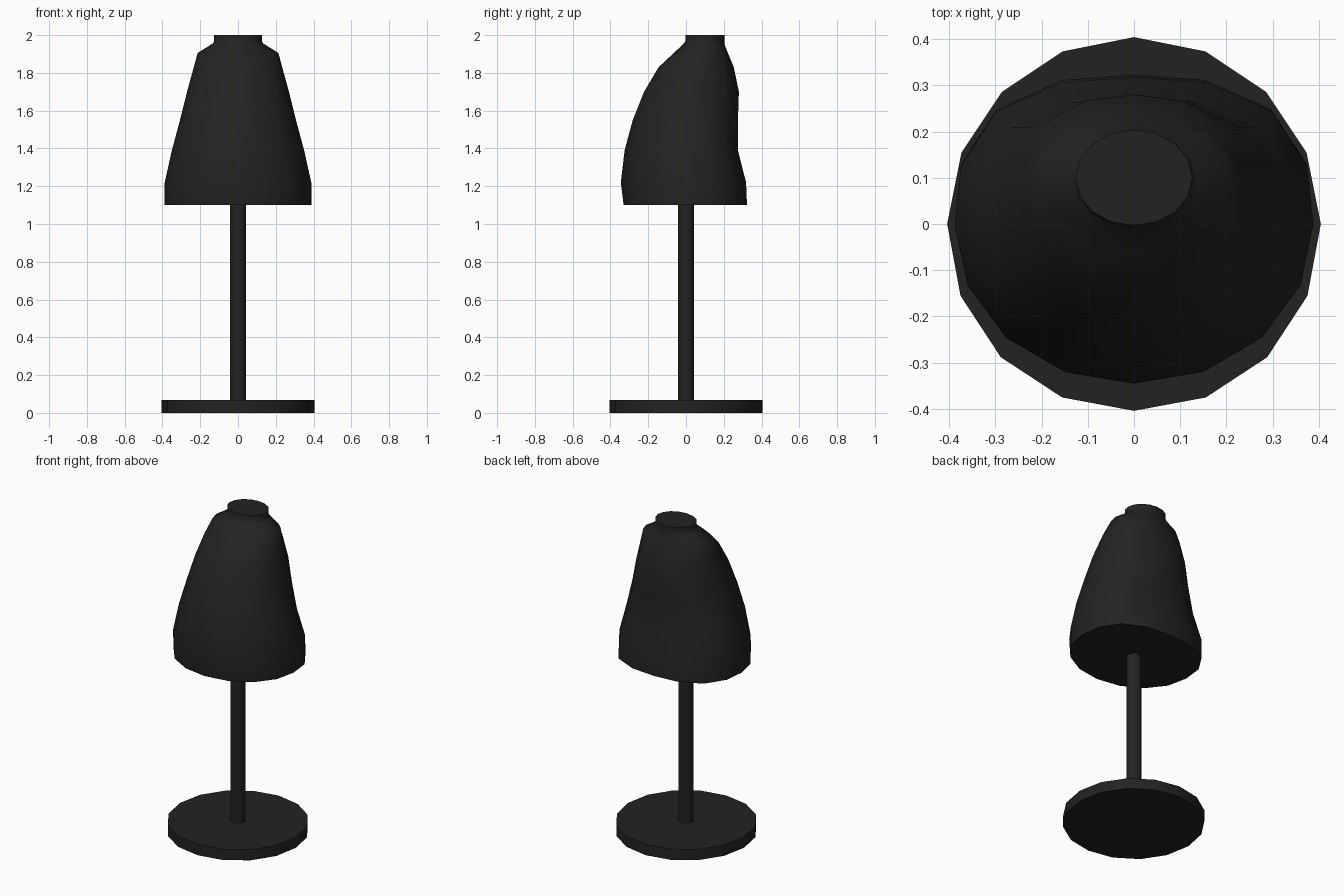
import bpy, bmesh, math

if "Cube" in bpy.data.objects:
    bpy.data.objects.remove(bpy.data.objects["Cube"])

SIDES = 16

black = bpy.data.materials.new("matte_black")
black.diffuse_color = (0.0165, 0.0165, 0.0165, 1)
black.use_nodes = True
black.node_tree.nodes["Principled BSDF"].inputs["Base Color"].default_value = black.diffuse_color


def loft(name, rings):
    """Closed body through rings of (z, half_width, front_y, back_y, centre_y, squareness)."""
    bm = bmesh.new()
    loops = []
    for z, w, front, back, cy, power in rings:
        loop = []
        for i in range(SIDES):
            a = 2 * math.pi * i / SIDES
            c, s = math.cos(a), math.sin(a)
            p = power if s > 0 else 2.05
            r = (abs(c) ** p + abs(s) ** p) ** (-1 / p)
            depth = back - cy if s > 0 else cy - front
            loop.append(bm.verts.new((w * c * r, cy + depth * s * r, z)))
        loops.append(loop)
    for lo, hi in zip(loops, loops[1:]):
        for i in range(SIDES):
            j = (i + 1) % SIDES
            bm.faces.new((lo[i], lo[j], hi[j], hi[i]))
    bm.faces.new(loops[0][::-1])
    bm.faces.new(loops[-1])
    mesh = bpy.data.meshes.new(name)
    bm.to_mesh(mesh)
    bm.free()
    mesh.materials.append(black)
    ob = bpy.data.objects.new(name, mesh)
    bpy.context.collection.objects.link(ob)
    bpy.ops.object.select_all(action='DESELECT')
    ob.select_set(True)
    bpy.context.view_layer.objects.active = ob
    bpy.ops.object.shade_smooth_by_angle(angle=math.radians(50))
    return ob


def disc(name, radius, z0, z1):
    return loft(name, [(z, radius, -radius, radius, 0, 2) for z in (z0, z1)])


# Round foot and pole
disc("base", 0.404, 0, 0.067)
disc("pole", 0.043, 0.06, 1.11)

# Torso with sloping chest, shoulders and neck
loft("torso", [
    (1.10, 0.388, -0.330, 0.323, 0.00, 2.6),
    (1.22, 0.388, -0.345, 0.318, 0.00, 2.6),
    (1.39, 0.350, -0.325, 0.275, 0.00, 2.5),
    (1.55, 0.307, -0.282, 0.275, 0.01, 2.4),
    (1.70, 0.270, -0.222, 0.280, 0.03, 2.3),
    (1.83, 0.234, -0.145, 0.253, 0.06, 2.2),
    (1.905, 0.214, -0.065, 0.222, 0.09, 2.1),
    (1.955, 0.135, -0.012, 0.203, 0.10, 2.0),
    (1.967, 0.126, -0.004, 0.203, 0.10, 2.0),
    (2.00, 0.126, -0.003, 0.204, 0.10, 2.0),
])
